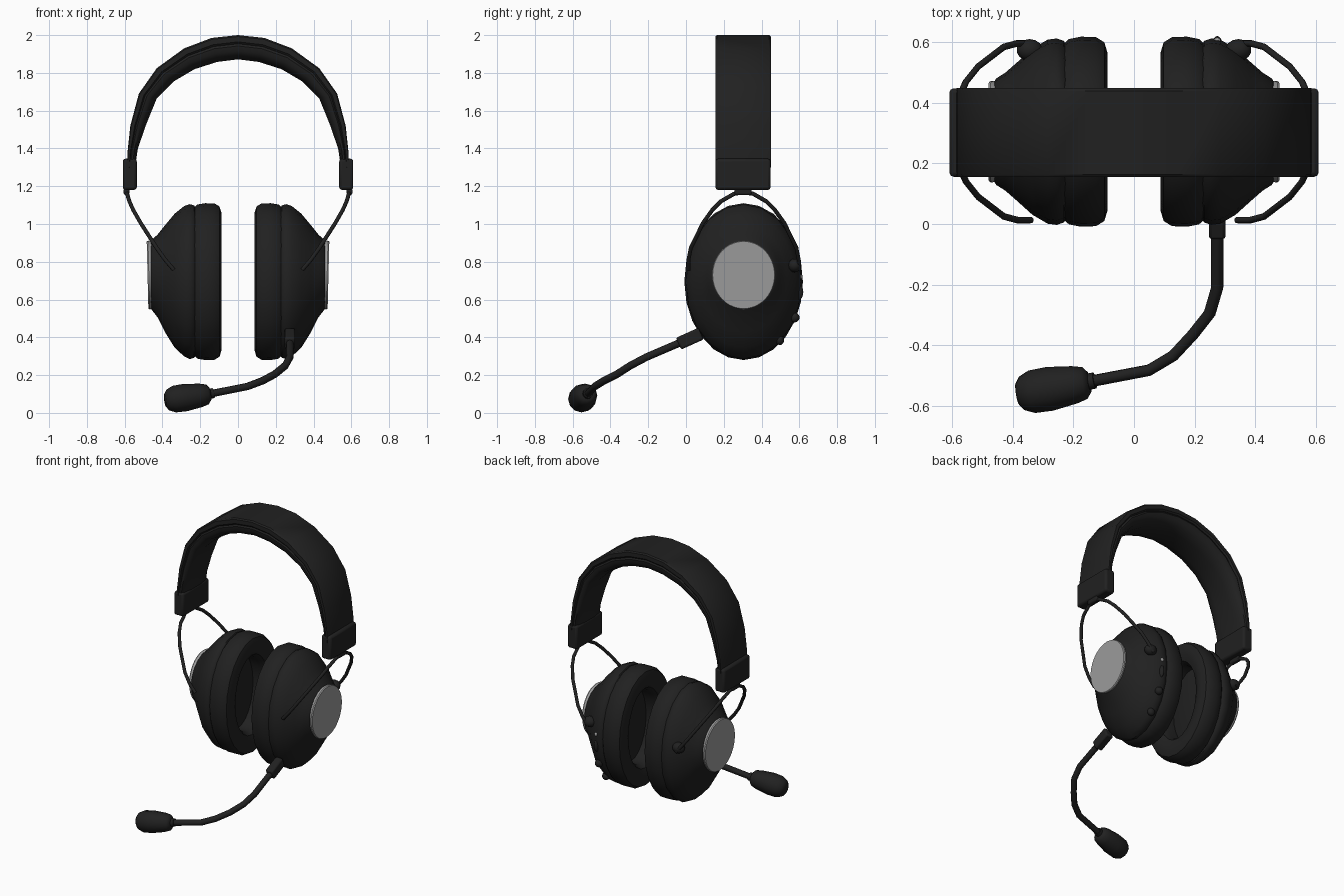
import bpy, bmesh, math
from mathutils import Vector

if "Cube" in bpy.data.objects:
    bpy.data.objects.remove(bpy.data.objects["Cube"])


def material(name, value):
    m = bpy.data.materials.new(name)
    m.diffuse_color = (value, value, value, 1)
    m.use_nodes = True
    m.node_tree.nodes["Principled BSDF"].inputs["Base Color"].default_value = m.diffuse_color
    return m


BLACK = material("matte black", 0.015)
SILVER = material("brushed silver", 0.33)
CY = 0.305  # depth centre of the cups and headband


def finish(obj, mat, angle=40):
    obj.data.materials.clear()
    obj.data.materials.append(mat)
    bpy.ops.object.select_all(action='DESELECT')
    obj.select_set(True)
    bpy.context.view_layer.objects.active = obj
    bpy.ops.object.shade_smooth_by_angle(angle=math.radians(angle))
    return obj


def skin(name, rings, mat, cap=True, closed=False, angle=40):
    """Bridge a list of equal-length point rings into one mesh."""
    bm = bmesh.new()
    vs = [[bm.verts.new(p) for p in ring] for ring in rings]
    n = len(vs[0])
    pairs = list(zip(vs, vs[1:])) + ([(vs[-1], vs[0])] if closed else [])
    for a, b in pairs:
        for i in range(n):
            j = (i + 1) % n
            bm.faces.new((a[i], a[j], b[j], b[i]))
    if cap and not closed:
        bm.faces.new(vs[0])
        bm.faces.new(vs[-1])
    bmesh.ops.recalc_face_normals(bm, faces=bm.faces)
    me = bpy.data.meshes.new(name)
    bm.to_mesh(me)
    bm.free()
    obj = bpy.data.objects.new(name, me)
    bpy.context.collection.objects.link(obj)
    return finish(obj, mat, angle)


def lathe(name, side, profile, mat, seg=20, closed=False, tilt=0.0, angle=40):
    """Elliptical lathe along x; profile rows are (x, radius y, radius z, centre z)."""
    rings = []
    for x, ry, rz, cz in profile:
        ring = []
        for i in range(seg):
            a = 2 * math.pi * i / seg
            dz = rz * math.cos(a)
            ring.append((side * (x + tilt * dz), CY + ry * math.sin(a), cz + dz))
        rings.append(ring)
    return skin(name, rings, mat, closed=closed, angle=angle)


def tube(name, points, radius, mat, res=2):
    cu = bpy.data.curves.new(name, 'CURVE')
    cu.dimensions = '3D'
    cu.bevel_depth = radius
    cu.bevel_resolution = res
    cu.use_fill_caps = True
    sp = cu.splines.new('POLY')
    sp.points.add(len(points) - 1)
    for p, co in zip(sp.points, points):
        p.co = (*co, 1)
    obj = bpy.data.objects.new(name, cu)
    bpy.context.collection.objects.link(obj)
    bpy.ops.object.select_all(action='DESELECT')
    obj.select_set(True)
    bpy.context.view_layer.objects.active = obj
    bpy.ops.object.convert(target='MESH')
    return finish(bpy.context.object, mat, 50)


def box(name, loc, size, mat, bevel=0.01, rot=(0, 0, 0)):
    bpy.ops.mesh.primitive_cube_add(size=1, location=loc, rotation=rot)
    obj = bpy.context.object
    obj.name = name
    obj.scale = size
    bpy.ops.object.transform_apply(location=False, rotation=False, scale=True)
    mod = obj.modifiers.new("soft edges", 'BEVEL')
    mod.width = bevel
    mod.segments = 2
    return finish(obj, mat)


def ball(name, loc, size, mat):
    bpy.ops.mesh.primitive_uv_sphere_add(segments=14, ring_count=8, radius=1, location=loc)
    obj = bpy.context.object
    obj.name = name
    obj.scale = size
    return finish(obj, mat, 60)


def rod(name, start, end, stations, mat, seg=12):
    """Round body between two points; stations are (fraction, radius)."""
    a, b = Vector(start), Vector(end)
    d = (b - a).normalized()
    u = d.cross(Vector((0, 0, 1))).normalized()
    v = u.cross(d)
    rings = [[a.lerp(b, t) + r * (math.cos(k * math.tau / seg) * u + math.sin(k * math.tau / seg) * v)
              for k in range(seg)] for t, r in stations]
    return skin(name, rings, mat, angle=45)


# Headband: stations pair an outer and an inner point of the arch
half = [((0.588, 1.30), (0.545, 1.30)), ((0.585, 1.38), (0.53, 1.40)),
        ((0.570, 1.52), (0.485, 1.53)), ((0.525, 1.69), (0.43, 1.665)),
        ((0.430, 1.825), (0.34, 1.755)), ((0.285, 1.93), (0.23, 1.82)),
        ((0.140, 1.985), (0.11, 1.858))]
arch = ([((-o[0], o[1]), (-i[0], i[1])) for o, i in half]
        + [((0, 2.0), (0, 1.872))] + half[::-1])


def sweep(name, section, mat):
    rings = []
    for (ox, oz), (ix, iz) in arch:
        rings.append([(ox + (ix - ox) * t, 0.302 + y, oz + (iz - oz) * t) for y, t in section])
    return skin(name, rings, mat)


sweep("headband_shell", [(-0.138, 0), (0.138, 0), (0.147, 0.06), (0.147, 0.28), (0.138, 0.36),
                         (-0.138, 0.36), (-0.147, 0.28), (-0.147, 0.06)], BLACK)
sweep("headband_padding", [(-0.13, 0.3), (0.13, 0.3), (0.142, 0.45), (0.138, 0.66), (0.115, 0.87),
                           (0.06, 1.0), (-0.06, 1.0), (-0.115, 0.87), (-0.138, 0.66),
                           (-0.142, 0.45)], BLACK)

for s, tag in ((-1, "left"), (1, "right")):
    # Headband end cap and the neck that holds the wires
    box(tag + "_end_cap", (s * 0.573, 0.302, 1.263), (0.074, 0.292, 0.165), BLACK, 0.014)
    box(tag + "_wire_neck", (s * 0.59, 0.302, 1.172), (0.03, 0.09, 0.035), BLACK, 0.008)

    # Hollow ear cushion: closed ring profile
    lathe(tag + "_ear_cushion", s, [
        (0.235, 0.288, 0.388, 0.695), (0.215, 0.306, 0.408, 0.695), (0.175, 0.314, 0.415, 0.695),
        (0.125, 0.312, 0.414, 0.695), (0.098, 0.295, 0.398, 0.695), (0.088, 0.262, 0.365, 0.695),
        (0.090, 0.225, 0.325, 0.695), (0.105, 0.185, 0.280, 0.695), (0.140, 0.165, 0.260, 0.695),
        (0.235, 0.170, 0.265, 0.695)], BLACK, seg=24, closed=True)
    # Cup shell, tapering out to the badge plate
    lathe(tag + "_cup", s, [
        (0.215, 0.275, 0.375, 0.695), (0.232, 0.300, 0.403, 0.695), (0.255, 0.308, 0.410, 0.695),
        (0.285, 0.304, 0.398, 0.697), (0.335, 0.275, 0.355, 0.70), (0.385, 0.230, 0.285, 0.71),
        (0.425, 0.195, 0.220, 0.725), (0.455, 0.176, 0.187, 0.73), (0.462, 0.165, 0.175, 0.73)],
        BLACK)
    # Silver plate on the outside of the cup
    lathe(tag + "_silver_plate", s, [
        (0.450, 0.165, 0.178, 0.73), (0.472, 0.168, 0.182, 0.73), (0.479, 0.164, 0.178, 0.73)],
        SILVER, seg=40, tilt=0.025, angle=30)

    # Wire yoke: a front and a back branch
    path = [(0.59, 0.0, 1.168), (0.587, 0.05, 1.16), (0.575, 0.12, 1.12), (0.555, 0.165, 1.075),
            (0.515, 0.215, 1.005), (0.43, 0.28, 0.872), (0.385, 0.292, 0.81), (0.34, 0.292, 0.757)]
    for f, end in ((-1, "front"), (1, "back")):
        tube(f"{tag}_{end}_wire", [(s * x, 0.305 + f * y, z) for x, y, z in path], 0.011, BLACK)
    # Pivot on the back of the cup
    ball(tag + "_pivot", (s * 0.345, 0.575, 0.78), (0.043, 0.036, 0.036), BLACK)

# Controls on the back of the right cup
ball("volume_wheel", (0.275, 0.595, 0.64), (0.016, 0.026, 0.045), BLACK)
ball("mute_button", (0.275, 0.575, 0.505), (0.026, 0.026, 0.026), BLACK)
ball("cable_port", (0.275, 0.497, 0.385), (0.026, 0.022, 0.026), BLACK)
ball("status_button", (0.275, 0.604, 0.72), (0.012, 0.012, 0.014), SILVER)

# Microphone: socket, bent boom, collar and foam capsule
box("boom_socket", (0.275, 0.02, 0.393), (0.056, 0.13, 0.068), BLACK, 0.01, (math.radians(24), 0, 0))
tube("boom", [(0.275, 0.0, 0.385), (0.275, -0.21, 0.295), (0.25, -0.295, 0.25), (0.195, -0.365, 0.205),
              (0.13, -0.435, 0.17), (0.05, -0.483, 0.14), (-0.16, -0.523, 0.098)], 0.02, BLACK)
rod("boom_collar", (-0.13, -0.517, 0.105), (-0.17, -0.525, 0.097), [(0, 0.027), (1, 0.027)], BLACK)
rod("microphone_capsule", (-0.148, -0.523, 0.100), (-0.385, -0.562, 0.066),
    [(0, 0.035), (0.06, 0.053), (0.2, 0.062), (0.55, 0.073), (0.8, 0.071), (0.94, 0.056), (1, 0.036)],
    BLACK)
